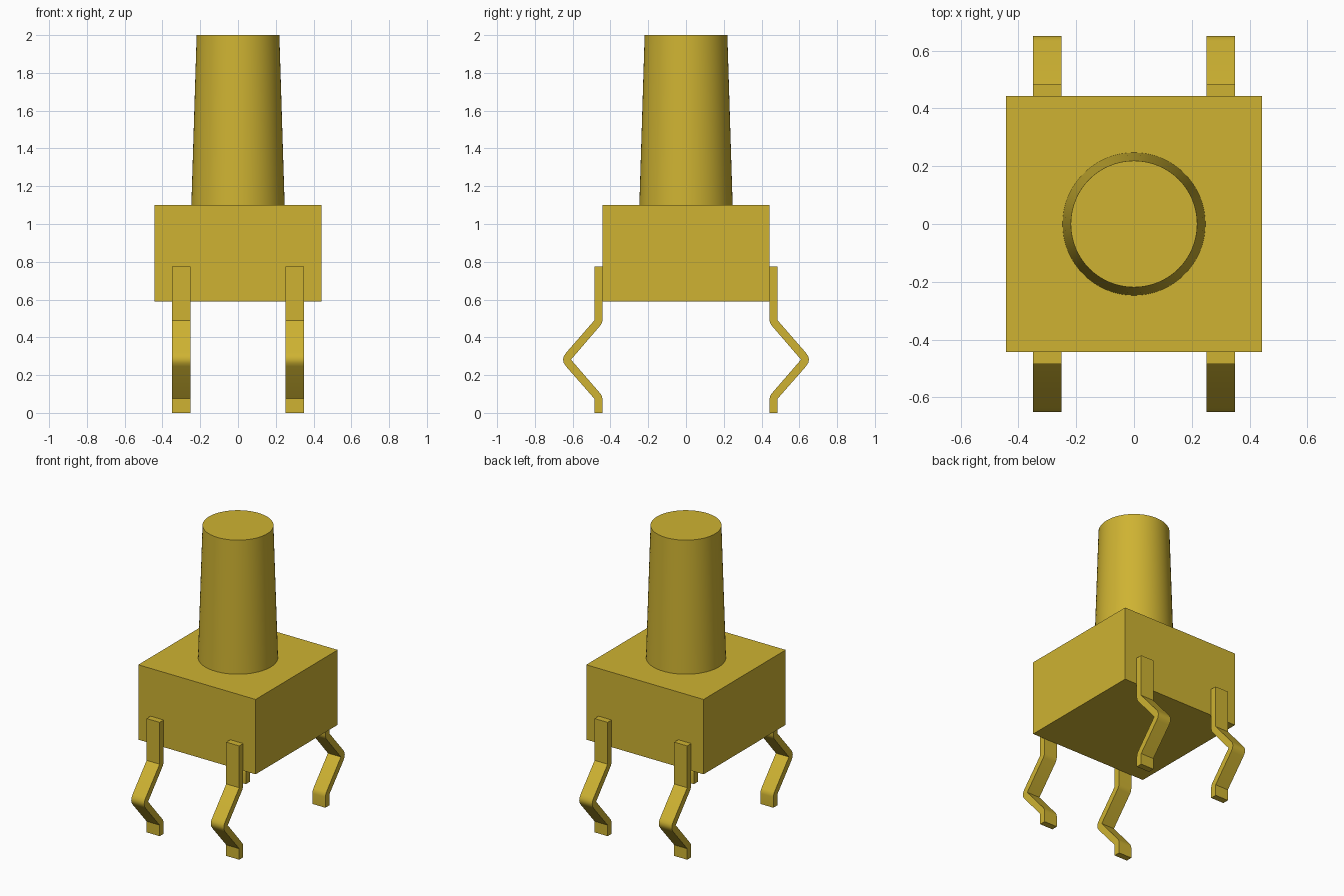
import bpy, bmesh, math

if "Cube" in bpy.data.objects:
    bpy.data.objects.remove(bpy.data.objects["Cube"])

brass = bpy.data.materials.new("brass yellow")
brass.diffuse_color = (0.62, 0.45, 0.032, 1)
brass.use_nodes = True
brass.node_tree.nodes["Principled BSDF"].inputs["Base Color"].default_value = brass.diffuse_color


def finish(name, bm):
    bmesh.ops.recalc_face_normals(bm, faces=bm.faces)
    mesh = bpy.data.meshes.new(name)
    bm.to_mesh(mesh)
    bm.free()
    mesh.materials.append(brass)
    ob = bpy.data.objects.new(name, mesh)
    bpy.context.collection.objects.link(ob)
    bpy.ops.object.select_all(action='DESELECT')
    ob.select_set(True)
    bpy.context.view_layer.objects.active = ob
    bpy.ops.object.shade_smooth_by_angle(angle=math.radians(30))
    return ob


# Square housing
bm = bmesh.new()
bmesh.ops.create_cube(bm, size=1)
for v in bm.verts:
    v.co = (v.co.x * 0.884, v.co.y * 0.884, 0.845 + v.co.z * 0.51)
finish("housing", bm)

# Tapered plunger
bm = bmesh.new()
bmesh.ops.create_cone(bm, cap_ends=True, segments=64,
                      radius1=0.247, radius2=0.219, depth=0.9)
bmesh.ops.translate(bm, verts=bm.verts, vec=(0, 0, 1.55))
finish("plunger", bm)

# Bent pin outline (distance from centre, height), extruded across its width
outline = [(0.442, 0.775), (0.485, 0.775), (0.485, 0.49), (0.635, 0.318),
           (0.647, 0.3), (0.651, 0.282), (0.647, 0.264), (0.635, 0.246),
           (0.485, 0.075), (0.485, 0), (0.442, 0), (0.442, 0.072),
           (0.445, 0.088), (0.453, 0.102), (0.609, 0.282), (0.453, 0.463),
           (0.445, 0.477), (0.442, 0.492)]
for x, side in ((-0.3, "left"), (0.3, "right")):
    for s, end in ((-1, "front"), (1, "back")):
        bm = bmesh.new()
        face = bm.faces.new([bm.verts.new((x - 0.049, s * y, z)) for y, z in outline])
        ext = bmesh.ops.extrude_face_region(bm, geom=[face])
        bmesh.ops.translate(bm, vec=(0.098, 0, 0),
                            verts=[g for g in ext["geom"] if isinstance(g, bmesh.types.BMVert)])
        finish(f"{end}_{side}_pin", bm)
